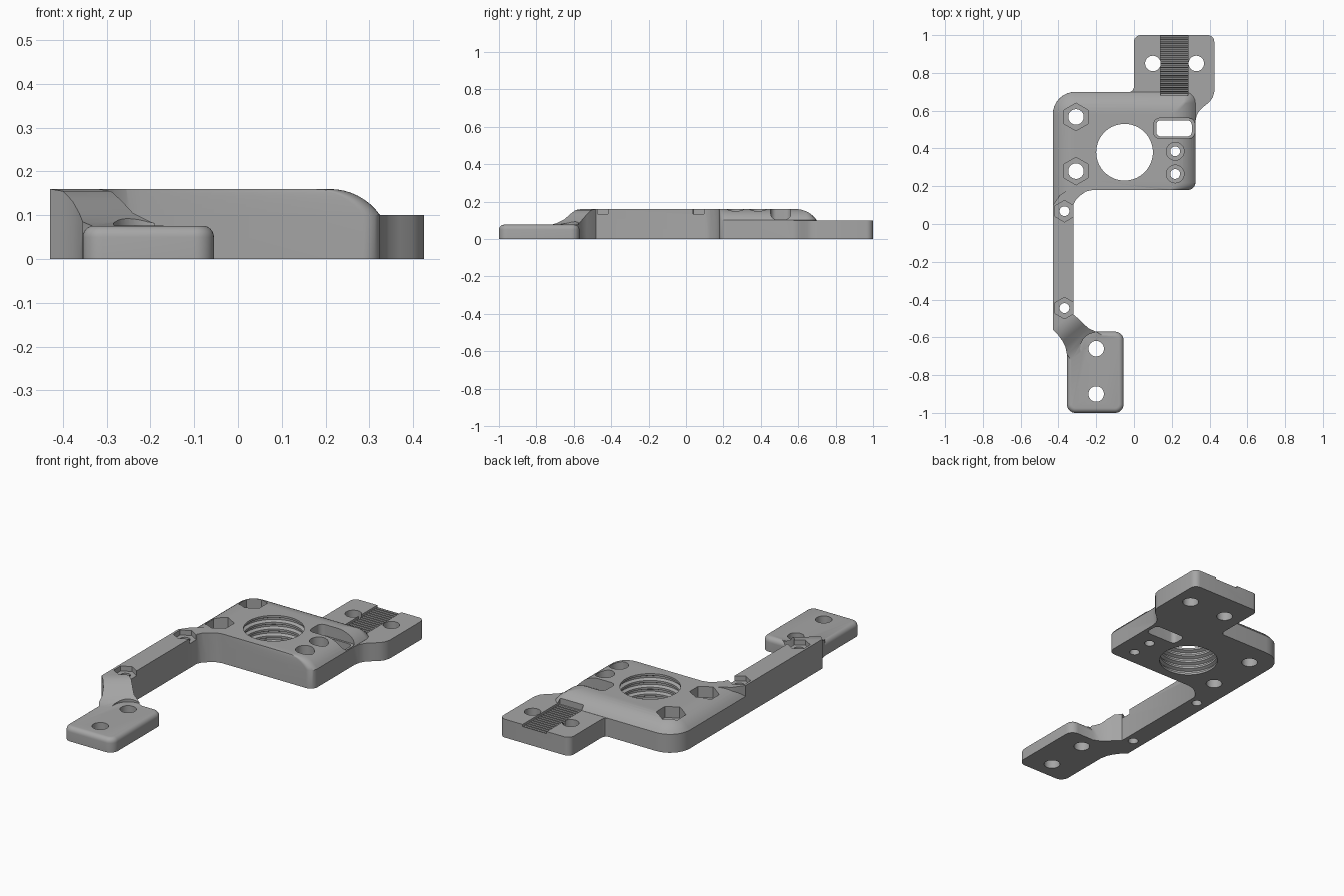
import bpy, bmesh, math

if "Cube" in bpy.data.objects:
    bpy.data.objects.remove(bpy.data.objects["Cube"])

grey = bpy.data.materials.new("grey plastic")
grey.diffuse_color = (0.38, 0.38, 0.38, 1)
grey.use_nodes = True
grey.node_tree.nodes["Principled BSDF"].inputs["Base Color"].default_value = grey.diffuse_color


def loft(name, rings):
    """Closed solid through rings holding equal numbers of points."""
    bm = bmesh.new()
    rows = [[bm.verts.new(p) for p in ring] for ring in rings]
    n = len(rows[0])
    for a, b in zip(rows, rows[1:]):
        for i in range(n):
            j = (i + 1) % n
            bm.faces.new((a[i], a[j], b[j], b[i]))
    bm.faces.new(rows[0][::-1])
    bm.faces.new(rows[-1])
    bmesh.ops.remove_doubles(bm, verts=bm.verts, dist=1e-5)
    bmesh.ops.triangulate(bm, faces=[f for f in bm.faces if len(f.verts) == 4])
    bmesh.ops.recalc_face_normals(bm, faces=bm.faces)
    me = bpy.data.meshes.new(name)
    bm.to_mesh(me)
    bm.free()
    me.materials.append(grey)
    ob = bpy.data.objects.new(name, me)
    bpy.context.collection.objects.link(ob)
    return ob


def at(points, z):
    return [(x, y, z) for x, y in points]


def prism(name, points, z0, z1):
    return loft(name, [at(points, z0), at(points, z1)])


def arc(cx, cy, r, a0, a1, n=8):
    return [(cx + r * math.cos(math.radians(a0 + (a1 - a0) * i / n)),
             cy + r * math.sin(math.radians(a0 + (a1 - a0) * i / n))) for i in range(n + 1)]


def rounded(x0, x1, y0, y1, r):
    return (arc(x0 + r, y0 + r, r, 180, 270) + arc(x1 - r, y0 + r, r, 270, 360)
            + arc(x1 - r, y1 - r, r, 0, 90) + arc(x0 + r, y1 - r, r, 90, 180))


def ngon(x, y, r, n=40):
    start = 90 if n == 6 else 0
    return arc(x, y, r, start, start + 360, n)[:-1]


def combine(target, tool, operation):
    bpy.context.view_layer.objects.active = target
    mod = target.modifiers.new(operation, 'BOOLEAN')
    mod.operation, mod.object, mod.solver = operation, tool, 'EXACT'
    bpy.ops.object.modifier_apply(modifier=mod.name)
    bpy.data.objects.remove(tool)


# Main plate: left, back and right top edges roll over, front stays upright
def plate_outline(d):
    x0, x1, y1 = -0.43 + d, 0.325 - d, 0.70 - d
    rl, rr = max(0.12 - d, 0.012), max(0.06 - d, 0.01)
    return ([(x0, 0.10 + 0.87 * d), (-0.32, 0.105), (-0.308, 0.128), (-0.285, 0.15),
             (-0.255, 0.172), (-0.22, 0.18)]
            + arc(x1 - 0.04, 0.22, 0.04, 270, 360)
            + arc(x1 - rr, y1 - rr, rr, 0, 90) + arc(x0 + rl, y1 - rl, rl, 90, 180))


rings = [at(plate_outline(0), 0)]
for i in range(9):
    t = math.radians(55) * (1 - i / 8)
    rings.append(at(plate_outline(0.115 - 0.14 * math.sin(t)), 0.16 - 0.14 * (1 - math.cos(t))))
bracket = loft("bracket", rings)

# Long side arm
arm = prism("arm", [(-0.43, -0.56), (-0.32, -0.48), (-0.32, 0.105), (-0.308, 0.128),
                    (-0.285, 0.15), (-0.255, 0.172), (-0.22, 0.18), (-0.22, 0.23),
                    (-0.32, 0.20), (-0.39, 0.155), (-0.43, 0.10)], 0, 0.16)

# Sloping neck between arm and foot
left = [(-0.43, -0.56), (-0.40, -0.59), (-0.378, -0.62), (-0.363, -0.65), (-0.355, -0.69), (-0.32, -0.74)]
right = [(-0.32, -0.48), (-0.29, -0.505), (-0.265, -0.53), (-0.24, -0.553), (-0.20, -0.57), (-0.15, -0.60)]
top = [0.16, 0.155, 0.132, 0.105, 0.085, 0.07]
neck = loft("neck", [[(*a, 0), (*b, 0), (*b, z), (*a, z)] for a, b, z in zip(left, right, top)])

# Foot with softened top edge
rings = [at(rounded(-0.355, -0.055, -1, -0.57, 0.045), 0)]
for i in range(7):
    t = math.pi / 2 * i / 6
    d = 0.025 * (1 - math.cos(t))
    rings.append(at(rounded(-0.355 + d, -0.055 - d, -1 + d, -0.57 - d, 0.045 - d),
                    0.05 + 0.026 * math.sin(t)))
foot = loft("foot", rings)

# Rear tab
tab = prism("tab", [(0, 0.60), (0.31, 0.50), (0.325, 0.54), (0.331, 0.572), (0.345, 0.598),
                    (0.37, 0.622), (0.398, 0.645), (0.417, 0.67), (0.425, 0.70)]
            + arc(0.39, 0.965, 0.035, 0, 90) + arc(0.035, 0.965, 0.035, 90, 180)
            + [(0, 0.725), (-0.006, 0.708), (-0.02, 0.699), (-0.02, 0.60)], 0, 0.10)
for part in (arm, neck, foot, tab):
    combine(bracket, part, 'UNION')


def cut(points, z0, z1=0.3):
    combine(bracket, prism("cutter", points, z0, z1), 'DIFFERENCE')


# Plain screw holes; the inner foot hole gets head clearance into the neck
for x, y in ((-0.2, -0.66), (-0.2, -0.9), (0.1, 0.85), (0.33, 0.85)):
    cut(ngon(x, y, 0.041), -0.1)
cut(ngon(-0.2, -0.66, 0.085), 0.0765)

# Hex nut pockets and round counterbores with through holes
for x, y, size, sides, floor, hole in (
        (-0.307, 0.567, 0.073, 6, 0.10, 0.041), (-0.307, 0.28, 0.073, 6, 0.10, 0.041),
        (-0.368, 0.068, 0.057, 6, 0.133, 0.026), (-0.368, -0.445, 0.057, 6, 0.133, 0.026),
        (0.218, 0.385, 0.047, 40, 0.10, 0.026), (0.218, 0.265, 0.047, 40, 0.10, 0.026)):
    cut(ngon(x, y, size, sides), floor)
    cut(ngon(x, y, hole), -0.1)

# Slot with wider upper recess
cut(rounded(0.118, 0.306, 0.463, 0.549, 0.025), -0.1)
cut(rounded(0.105, 0.322, 0.453, 0.56, 0.03), 0.10)

# Large bore with thread-like grooves
rings = [at(ngon(-0.05, 0.38, 0.15, 64), -0.1)]
for k in range(4):
    z = 0.012 + 0.037 * k
    for dz, r in ((0, 0.15), (0.008, 0.166), (0.018, 0.166), (0.026, 0.15)):
        rings.append(at(ngon(-0.05, 0.38, r, 64), z + dz))
rings.append(at(ngon(-0.05, 0.38, 0.15, 64), 0.3))
combine(bracket, loft("bore", rings), 'DIFFERENCE')

# Toothed belt channel on the tab
profile = [(0.68, 0.3), (0.68, 0.089)]
for k in range(15):
    y = 0.69 + 0.021 * k
    profile += [(y, 0.089), (y + 0.003, 0.074), (y + 0.010, 0.074), (y + 0.013, 0.089)]
profile += [(1.05, 0.089), (1.05, 0.3)]
combine(bracket, loft("belt", [[(x, y, z) for y, z in profile] for x in (0.14, 0.285)]), 'DIFFERENCE')

# Smooth the curved walls and keep the edges crisp
bpy.ops.object.select_all(action='DESELECT')
bracket.select_set(True)
bpy.context.view_layer.objects.active = bracket
bpy.ops.object.shade_smooth_by_angle(angle=math.radians(30))
